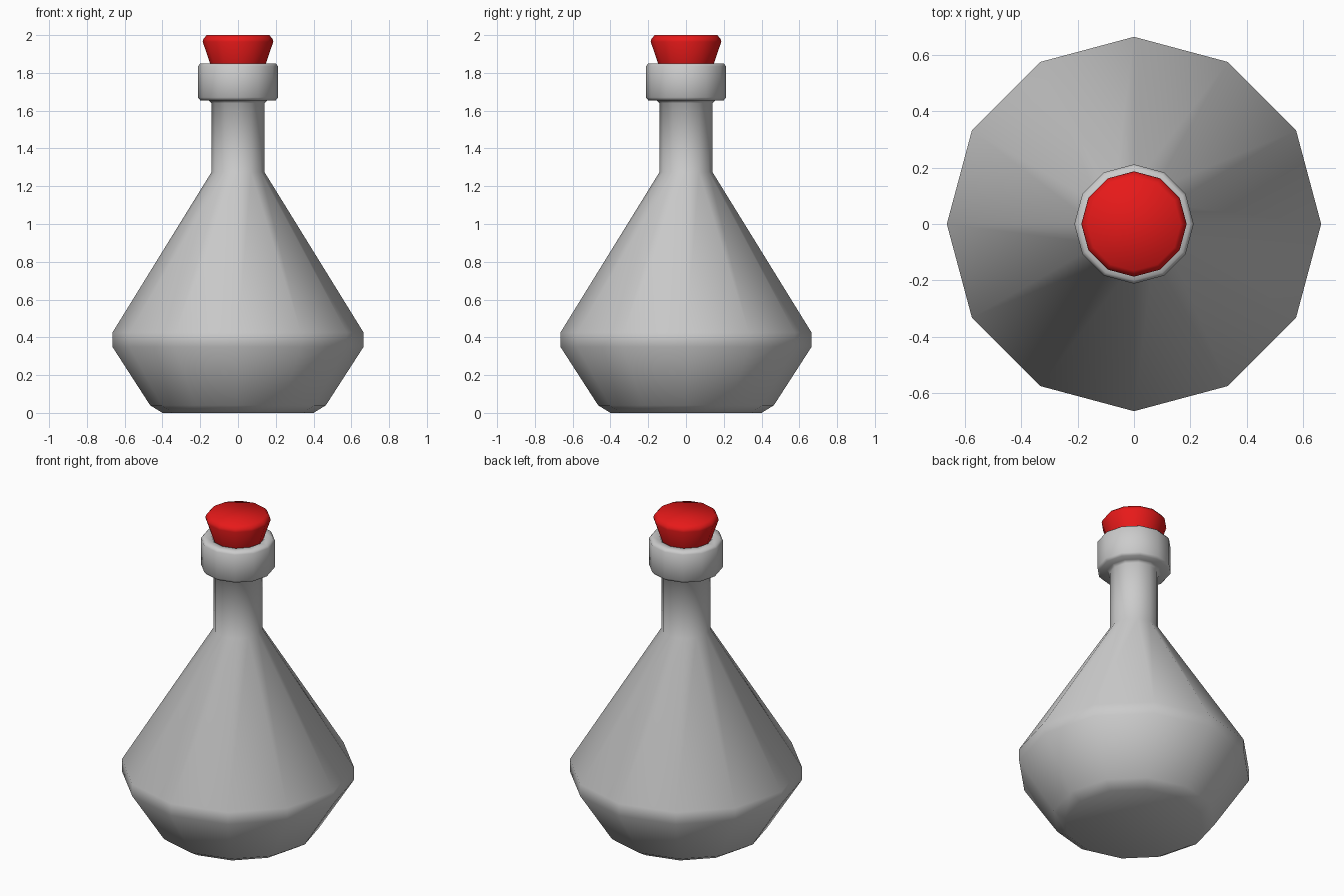
import bpy
import bmesh
from math import cos, sin, pi, radians

if "Cube" in bpy.data.objects:
    bpy.data.objects.remove(bpy.data.objects["Cube"])

SIDES = 12


def lathe(name, profile, color=None):
    """Revolve (radius, z) points into a closed 12-sided solid."""
    bm = bmesh.new()
    rings = [[bm.verts.new((r * cos(2 * pi * i / SIDES), r * sin(2 * pi * i / SIDES), z))
              for i in range(SIDES)] for r, z in profile]
    for a, b in zip(rings, rings[1:]):
        for i in range(SIDES):
            j = (i + 1) % SIDES
            bm.faces.new((a[i], a[j], b[j], b[i]))
    bm.faces.new(rings[0][::-1])
    bm.faces.new(rings[-1])
    bmesh.ops.recalc_face_normals(bm, faces=bm.faces)
    mesh = bpy.data.meshes.new(name)
    bm.to_mesh(mesh)
    bm.free()
    obj = bpy.data.objects.new(name, mesh)
    bpy.context.collection.objects.link(obj)
    if color:
        mat = bpy.data.materials.new(name + "_material")
        mat.diffuse_color = color
        mat.use_nodes = True
        mat.node_tree.nodes["Principled BSDF"].inputs["Base Color"].default_value = mat.diffuse_color
        mesh.materials.append(mat)
    bpy.ops.object.select_all(action='DESELECT')
    obj.select_set(True)
    bpy.context.view_layer.objects.active = obj
    bpy.ops.object.shade_smooth_by_angle(angle=radians(65))
    return obj


# Flask body, neck and collar, with a shallow mouth inside the collar
lathe("bottle", [
    (0.40, 0.0), (0.465, 0.04), (0.665, 0.35), (0.665, 0.425),
    (0.14, 1.275), (0.14, 1.64), (0.155, 1.655), (0.20, 1.655),
    (0.212, 1.67), (0.212, 1.835), (0.20, 1.85), (0.155, 1.85),
    (0.14, 1.835), (0.14, 1.78),
])

# Tapered stopper
lathe("stopper", [
    (0.125, 1.78), (0.144, 1.84), (0.187, 1.965), (0.183, 1.98), (0.166, 2.0),
], (0.8, 0.01, 0.01, 1))
